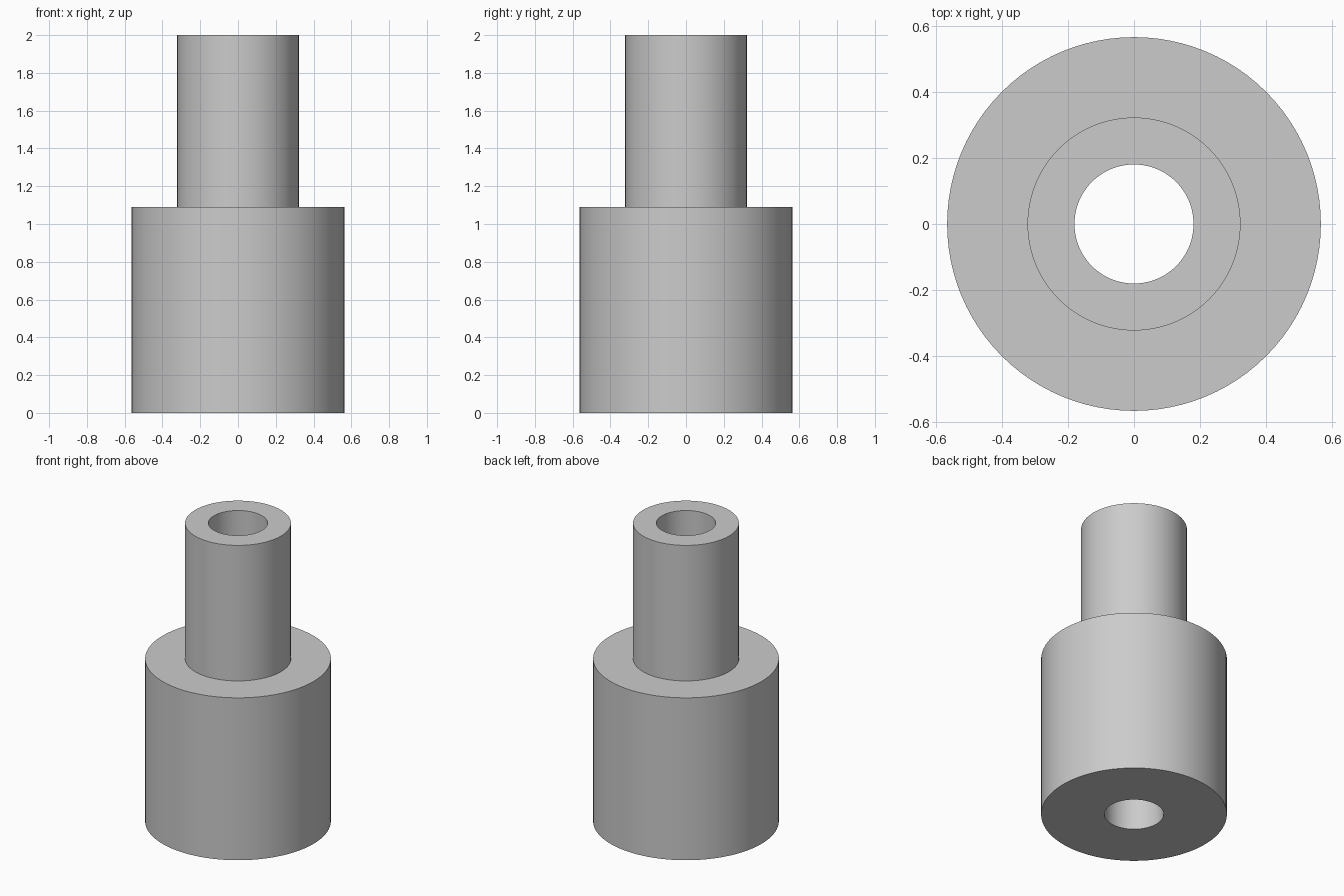
import bpy, bmesh, math

cube = bpy.data.objects.get("Cube")
if cube:
    bpy.data.objects.remove(cube, do_unlink=True)

SEGMENTS = 96
BASE_R, NECK_R, BORE_R = 0.565, 0.322, 0.18
STEP_Z, TOP_Z = 1.09, 2.0

grey = bpy.data.materials.new("plain grey")
grey.use_nodes = True
colour = (0.6, 0.6, 0.6, 1.0)
grey.diffuse_color = colour
grey.node_tree.nodes["Principled BSDF"].inputs["Base Color"].default_value = colour


def lathe(name, profile, material):
    """Turn a closed (radius, height) profile around z."""
    bm = bmesh.new()
    rings = []
    for r, z in profile:
        angles = [2 * math.pi * i / SEGMENTS for i in range(SEGMENTS)]
        rings.append([bm.verts.new((r * math.cos(a), r * math.sin(a), z)) for a in angles])
    for k, lower in enumerate(rings):
        upper = rings[(k + 1) % len(rings)]
        for i in range(SEGMENTS):
            j = (i + 1) % SEGMENTS
            bm.faces.new((lower[i], lower[j], upper[j], upper[i]))
    bmesh.ops.recalc_face_normals(bm, faces=bm.faces)
    mesh = bpy.data.meshes.new(name)
    bm.to_mesh(mesh)
    bm.free()
    mesh.materials.append(material)
    obj = bpy.data.objects.new(name, mesh)
    bpy.context.collection.objects.link(obj)
    return obj


# Wide base, shoulder, narrow neck and the bore running right through
bushing = lathe("stepped_bushing", [
    (BORE_R, 0), (BASE_R, 0), (BASE_R, STEP_Z),
    (NECK_R, STEP_Z), (NECK_R, TOP_Z), (BORE_R, TOP_Z),
], grey)

# Smooth walls with crisp rims
bpy.ops.object.select_all(action="DESELECT")
bushing.select_set(True)
bpy.context.view_layer.objects.active = bushing
bpy.ops.object.shade_smooth_by_angle(angle=math.radians(30))
